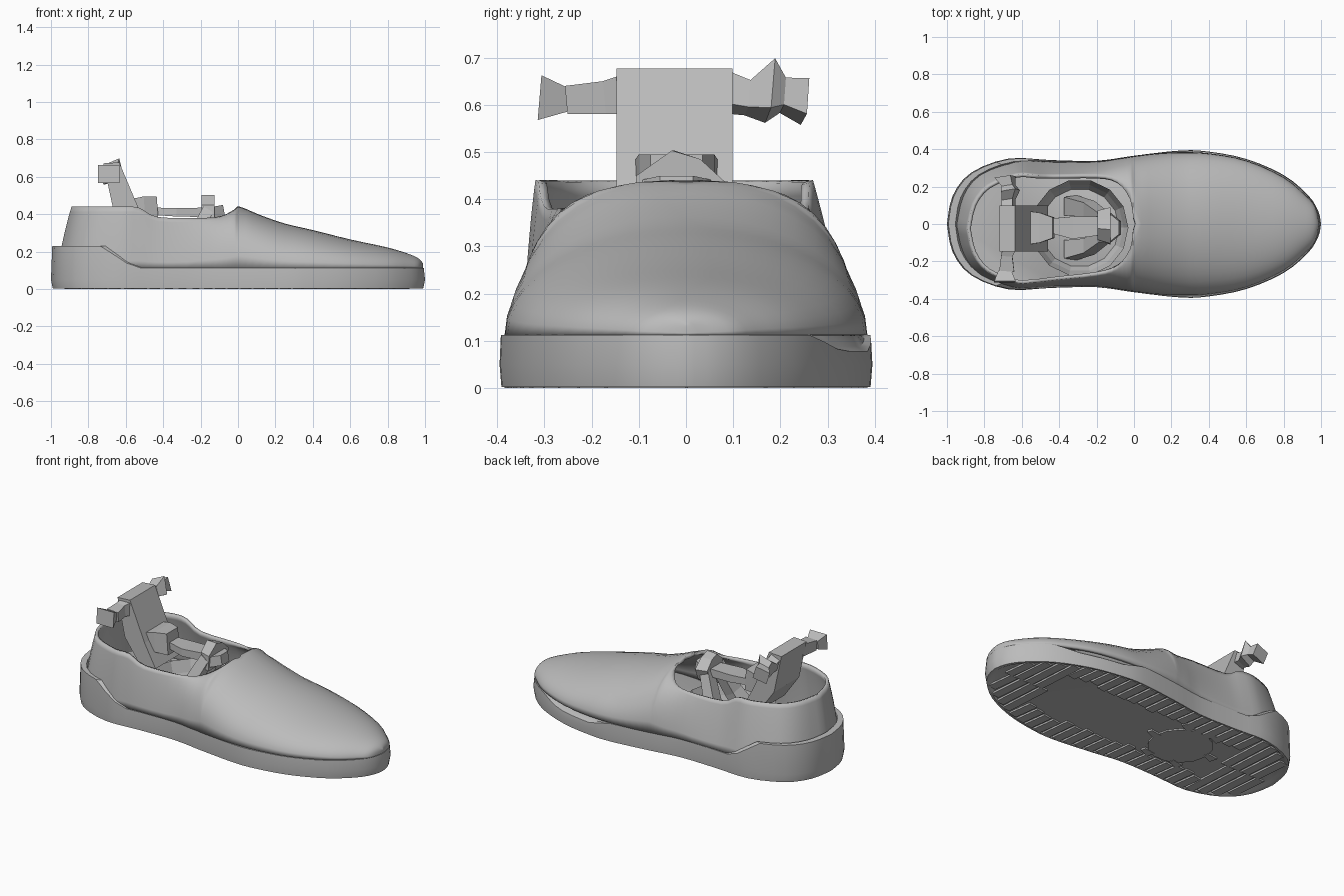
import bpy, bmesh, math, random
from mathutils import Vector

random.seed(4)
cube = bpy.data.objects.get("Cube")
if cube:
    bpy.data.objects.remove(cube)

grey = bpy.data.materials.new("plain grey")
grey.use_nodes = True
tone = (0.5, 0.5, 0.5, 1)
grey.diffuse_color = tone
grey.node_tree.nodes["Principled BSDF"].inputs["Base Color"].default_value = tone


def finish(name, bm, smooth=None):
    bmesh.ops.remove_doubles(bm, verts=bm.verts, dist=0.0005)
    bmesh.ops.recalc_face_normals(bm, faces=bm.faces)
    me = bpy.data.meshes.new(name)
    bm.to_mesh(me)
    bm.free()
    me.materials.append(grey)
    ob = bpy.data.objects.new(name, me)
    bpy.context.collection.objects.link(ob)
    if smooth:
        bpy.ops.object.select_all(action="DESELECT")
        ob.select_set(True)
        bpy.context.view_layer.objects.active = ob
        bpy.ops.object.shade_smooth_by_angle(angle=math.radians(smooth))
    return ob


def loft(name, rings, caps=(True, True), smooth=None):
    """Skin closed rings of equal length."""
    bm = bmesh.new()
    vs = [[bm.verts.new(p) for p in r] for r in rings]
    n = len(vs[0])
    for a, b in zip(vs, vs[1:]):
        for i in range(n):
            j = (i + 1) % n
            bm.faces.new((a[i], a[j], b[j], b[i]))
    for ring, cap in zip((vs[0], vs[-1]), caps):
        if cap:
            bm.faces.new(ring)
    return finish(name, bm, smooth)


def spline(pts, steps):
    """Catmull-Rom samples through points of any dimension."""
    out = []
    for i in range(len(pts) - 1):
        a, b, c, d = (pts[max(0, min(len(pts) - 1, i + k))] for k in (-1, 0, 1, 2))
        for s in range(steps):
            t = s / steps
            out.append([q + t / 2 * (r - p + t * (2 * p - 5 * q + 4 * r - u + t * (3 * (q - r) + u - p)))
                        for p, q, r, u in zip(a, b, c, d)])
    return out + [list(pts[-1])]


def ramp(x, start, end):
    return max(0, min(1, (x - start) / (end - start)))


def beam(name, stations, turn=0.0):
    """Square bar through stations (x, y, z, width, height)."""
    rings = []
    axis = (Vector(stations[-1][:3]) - Vector(stations[0][:3])).normalized()
    up = Vector((0, 0, 1)) if abs(axis.z) < 0.8 else Vector((1, 0, 0))
    side = axis.cross(up).normalized()
    up = side.cross(axis)
    for x, y, z, w, h in stations:
        ring = []
        for k in range(4):
            a = math.pi / 4 + k * math.pi / 2 + turn
            ring.append(Vector((x, y, z)) + side * math.cos(a) * w * 0.707 + up * math.sin(a) * h * 0.707)
        rings.append(ring)
    return loft(name, rings)


# Upper: columns from the sole line (x, half width) to the rim or spine (x, half width, z)
columns = spline([
    (-0.965, 0, -0.89, 0, 0.44), (-0.92, 0.17, -0.86, 0.13, 0.44), (-0.83, 0.28, -0.78, 0.23, 0.44),
    (-0.65, 0.34, -0.63, 0.29, 0.44), (-0.53, 0.34, -0.53, 0.287, 0.435), (-0.43, 0.335, -0.43, 0.28, 0.385),
    (-0.2, 0.335, -0.2, 0.265, 0.38), (-0.09, 0.35, -0.09, 0.225, 0.39), (-0.02, 0.36, -0.02, 0.13, 0.425),
    (0.01, 0.365, 0.01, 0, 0.44), (0.12, 0.378, 0.12, 0, 0.395), (0.25, 0.384, 0.25, 0, 0.35),
    (0.4, 0.378, 0.4, 0, 0.315), (0.6, 0.34, 0.6, 0, 0.265), (0.8, 0.25, 0.8, 0, 0.222),
    (0.92, 0.15, 0.92, 0, 0.185), (0.97, 0.09, 0.97, 0, 0.16), (0.99, 0, 0.99, 0, 0.135)], 3)
base = 0.113
arc = 10
bm = bmesh.new()
for side in (-1, 1):
    grid = []
    for px, w, rx, ry, rz in columns:
        ry = max(0, ry) if rx < 0.009 else 0
        straight = 0.85 * ramp(rx, 0.0, -0.3)   # open walls stand straighter than the vamp
        power = 0.87 + 0.13 * ramp(rx, 0.0, 0.25)  # the vamp is fuller near the opening
        shift = -0.025 * ramp(rx, -0.1, -0.5)
        col = []
        for k in range(arc + 1):
            lean = k / arc
            s = math.sin(lean * math.pi / 2) ** power
            c = max(0, math.cos(lean * math.pi / 2)) ** power
            s += (lean - s) * straight
            c += (1 - lean - c) * straight
            y = side * (ry + (w - ry) * c) + shift * s
            col.append(bm.verts.new((rx + (px - rx) * c, y, base + (rz - base) * s)))
        grid.append(col)
    for a, b in zip(grid, grid[1:]):
        for k in range(arc):
            bm.faces.new((a[k], b[k], b[k + 1], a[k + 1]))
upper = finish("shoe_upper", bm, 40)
shell = upper.modifiers.new("thickness", "SOLIDIFY")
shell.thickness = 0.018
shell.offset = -1

# Sole: wall with raised heel counter, flat insole and recessed underside
half = spline([(-1, 0), (-0.97, 0.15), (-0.87, 0.275), (-0.67, 0.35), (-0.45, 0.342), (-0.2, 0.338), (0, 0.365),
               (0.25, 0.393), (0.4, 0.387), (0.6, 0.348), (0.8, 0.262), (0.93, 0.155), (0.985, 0.07), (1, 0)], 3)
outline = half + [(x, -y) for x, y in half[-2:0:-1]]


def sole_ring(scale, height, notch=0.0):
    """Scaled outline; a worn dip lowers the left front edge by notch."""
    ring = []
    for x, y in outline:
        z = height(x) if callable(height) else height
        dip = notch * ramp(x, 0.25, 0.4) * ramp(x, 0.8, 0.65) if y > 0.2 else 0
        ring.append((x * scale, y * scale, z - dip))
    return ring


def sole_top(x):
    return base + 0.117 * ramp(x, -0.56, -0.74)


loft("sole", [sole_ring(0.955, 0.01), sole_ring(0.97, 0.002), sole_ring(0.99, 0.002), sole_ring(1, 0.05),
              sole_ring(0.993, sole_top, 0.035), sole_ring(0.955, sole_top, 0.025), sole_ring(0.92, 0.12)],
     smooth=35)


# Tread: slanted bars along both edges, full bars at toe and heel
def half_width(x):
    return next(a[1] + (b[1] - a[1]) * (x - a[0]) / (b[0] - a[0])
                for a, b in zip(half, half[1:]) if a[0] <= x <= b[0])


for side, label in ((1, "left"), (-1, "right")):
    for i in range(26):
        x = -0.88 + i * 0.07
        w = min(half_width(x - 0.04), half_width(x + 0.04)) * 0.97
        inner = 0.0 if x > 0.6 or x < -0.6 else w * random.uniform(0.5, 0.62)
        beam(f"tread_{label}_{i + 1}", [(x + 0.02 * side, side * inner, 0.006, 0.054, 0.012),
                                        (x, side * w, 0.006, 0.054, 0.012)])


# Round heel plate under the sole with small cleats
def circle(cx, cy, r, z, n):
    return [(cx + r * math.cos(2 * math.pi * i / n), cy + r * math.sin(2 * math.pi * i / n), z) for i in range(n)]


loft("heel_plate", [circle(-0.33, 0, 0.18, 0.002, 14), circle(-0.33, 0, 0.18, 0.016, 14)])
for i, (x, y, z) in enumerate(circle(-0.33, 0, 0.2, 0.008, 6)):
    beam(f"cleat_{i + 1}", [(x - 0.035, y, z, 0.05, 0.016), (x + 0.035, y + 0.02, z, 0.03, 0.016)])

# Inner lining: faceted collar sloping down to the insole
loft("inner_collar", [circle(-0.29, -0.02, 0.26, 0.24, 14), circle(-0.29, -0.02, 0.235, 0.17, 14),
                      circle(-0.29, -0.02, 0.21, 0.125, 14)], caps=(False, False))

# Seated blocky figure: leaning torso, arms, hips, legs and feet
profile = [(-0.72, 0.672), (-0.635, 0.677), (-0.535, 0.44), (-0.46, 0.3), (-0.57, 0.3), (-0.67, 0.44)]
loft("torso", [[(x, y, z) for x, z in profile] for y in (-0.147, 0.098)])
beam("right_arm", [(-0.67, -0.14, 0.62, 0.07, 0.08), (-0.68, -0.17, 0.615, 0.06, 0.07),
                   (-0.68, -0.25, 0.61, 0.08, 0.06)])
beam("right_hand", [(-0.69, -0.25, 0.61, 0.07, 0.05), (-0.69, -0.31, 0.615, 0.115, 0.095)])
beam("left_arm", [(-0.67, 0.09, 0.625, 0.06, 0.07), (-0.67, 0.13, 0.615, 0.06, 0.06),
                  (-0.66, 0.178, 0.63, 0.08, 0.11), (-0.67, 0.205, 0.62, 0.06, 0.06),
                  (-0.69, 0.252, 0.607, 0.09, 0.08)], turn=0.3)
beam("hips", [(-0.57, -0.02, 0.42, 0.18, 0.12), (-0.5, -0.02, 0.435, 0.16, 0.12),
              (-0.43, -0.02, 0.43, 0.11, 0.13)])
beam("thigh", [(-0.44, -0.01, 0.415, 0.08, 0.04), (-0.33, -0.02, 0.41, 0.12, 0.045),
               (-0.18, -0.01, 0.41, 0.1, 0.05)])
fan = [(-0.11, 0.36), (-0.105, 0.45), (-0.03, 0.503), (0.03, 0.485), (0.09, 0.43), (0.06, 0.36)]
loft("knee_block", [[(x, y * grow, z) for y, z in fan] for x, grow in ((-0.195, 0.8), (-0.125, 1))])
beam("foot_tip", [(-0.13, -0.02, 0.41, 0.16, 0.06), (-0.075, -0.02, 0.42, 0.07, 0.06)])
for side, label in ((1, "left"), (-1, "right")):
    beam(f"{label}_shin", [(-0.16, side * 0.05 - 0.02, 0.42, 0.06, 0.06), (-0.24, side * 0.1 - 0.02, 0.25, 0.08, 0.07),
                           (-0.34, side * 0.12 - 0.02, 0.12, 0.1, 0.08)])
